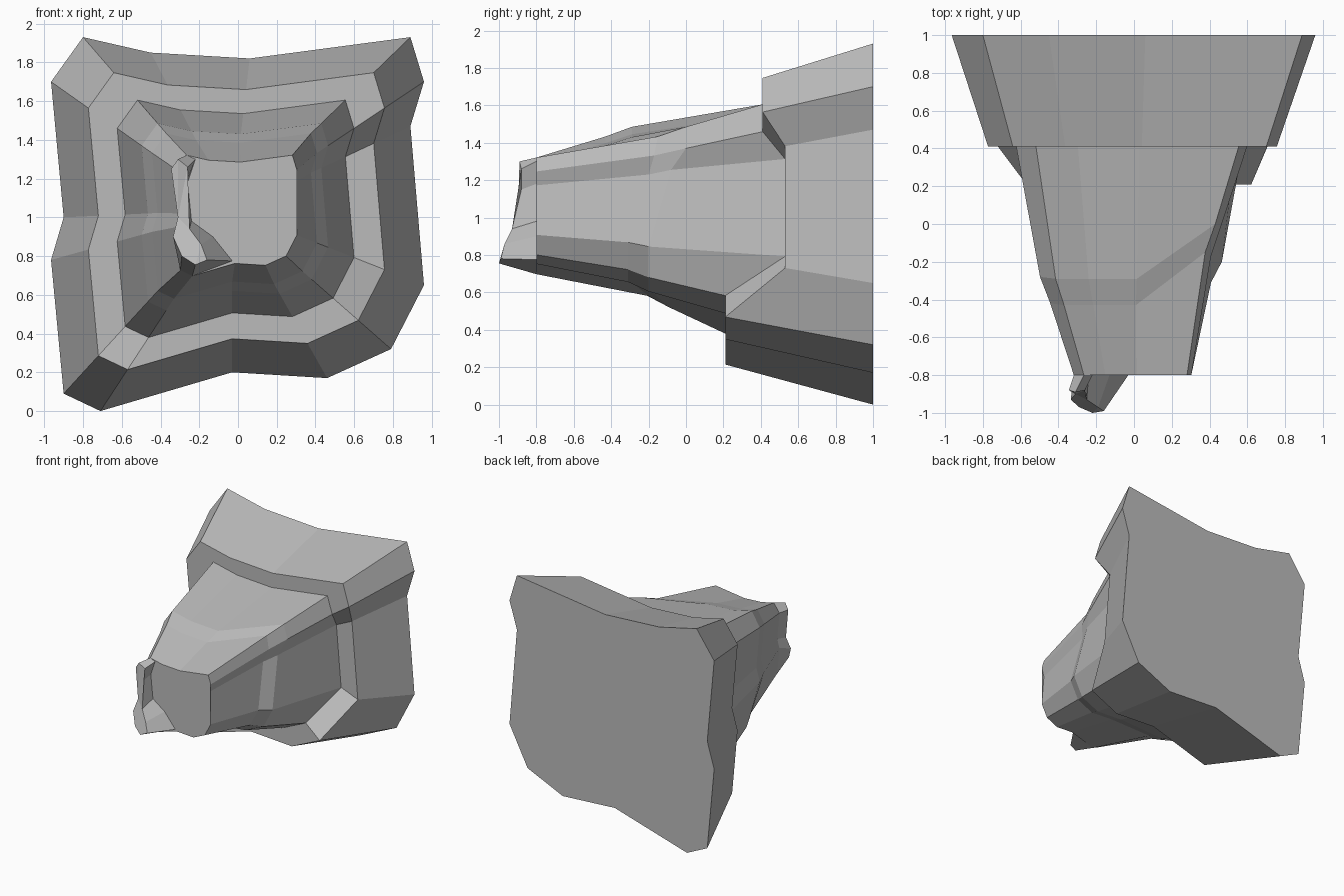
import bpy, bmesh

cube = bpy.data.objects.get("Cube")
if cube:
    bpy.data.objects.remove(cube, do_unlink=True)

stone = bpy.data.materials.new("stone_grey")
stone.use_nodes = True
colour = (0.5, 0.5, 0.5, 1)
stone.diffuse_color = colour
stone.node_tree.nodes["Principled BSDF"].inputs["Base Color"].default_value = colour


def loft(name, rings):
    """Skin matching rings of points and cap both ends."""
    bm = bmesh.new()
    loops = [[bm.verts.new(p) for p in ring] for ring in rings]
    count = len(loops[0])
    for back, front in zip(loops, loops[1:]):
        for i in range(count):
            j = (i + 1) % count
            bm.faces.new((back[i], back[j], front[j], front[i]))
    bm.faces.new(loops[0])
    cap = bm.faces.new(loops[-1])
    bmesh.ops.triangulate(bm, faces=[cap])
    bmesh.ops.recalc_face_normals(bm, faces=bm.faces[:])
    mesh = bpy.data.meshes.new(name)
    bm.to_mesh(mesh)
    bm.free()
    mesh.materials.append(stone)
    obj = bpy.data.objects.new(name, mesh)
    bpy.context.collection.objects.link(obj)
    return obj


# Irregular outline (x, z) shared by every section of the rock
outline = [(-.80, 1.93), (-.45, 1.85), (.06, 1.82), (.89, 1.93), (.96, 1.70),
           (.89, 1.47), (.96, .65), (.79, .32), (.46, .17), (-.03, .20),
           (-.71, 0), (-.90, .09), (-.965, .78), (-.90, 1.0), (-.965, 1.70)]


def section(scale, depths, cx=-.03, cz=1.04):
    """Shrink the outline about its centre and place it at the given depths."""
    return [(cx + (x - cx) * scale, y, cz + (z - cz) * scale)
            for (x, z), y in zip(outline, depths)]


# Depth of each outline point on the step and on the two crease rings
step = [.41] * 5 + [.53] * 2 + [.21] * 4 + [.41] * 4
crease_back = [-.29] * 3 + [0, 0, -.08] + [-.2] * 4 + [-.09, -.15] + [-.28] * 3
crease_front = [-.43] * 3 + [-.15, -.17, -.2] + [-.31] * 4 + [-.2, -.28] + [-.42] * 3
end = section(.323, [-.8] * 15, cx=-.01, cz=1.03)

loft("rock_body", [
    section(1, [1] * 15),
    section(.794, step),
    section(.635, step),
    section(.5, crease_back),
    section(.442, crease_front),
    end,
])

# Jagged lip along the lower left of the blunt end
inner_back = [(-.22, 1.30), (-.26, 1.18), (-.24, .98), (-.13, .90), (-.03, .775)]
lip_back = [end[0]] + [(x, -.8, z) for x, z in inner_back] + end[10:]
lip_front = [(-.31, -.89, 1.30), (-.26, -.88, 1.26), (-.28, -.88, 1.15),
             (-.25, -.93, .94), (-.19, -.97, .86), (-.16, -.99, .78),
             (-.22, -1.0, .755), (-.29, -.97, .80), (-.335, -.93, .90),
             (-.31, -.90, 1.0), (-.345, -.88, 1.25)]
loft("rock_lip", [lip_back, lip_front])
